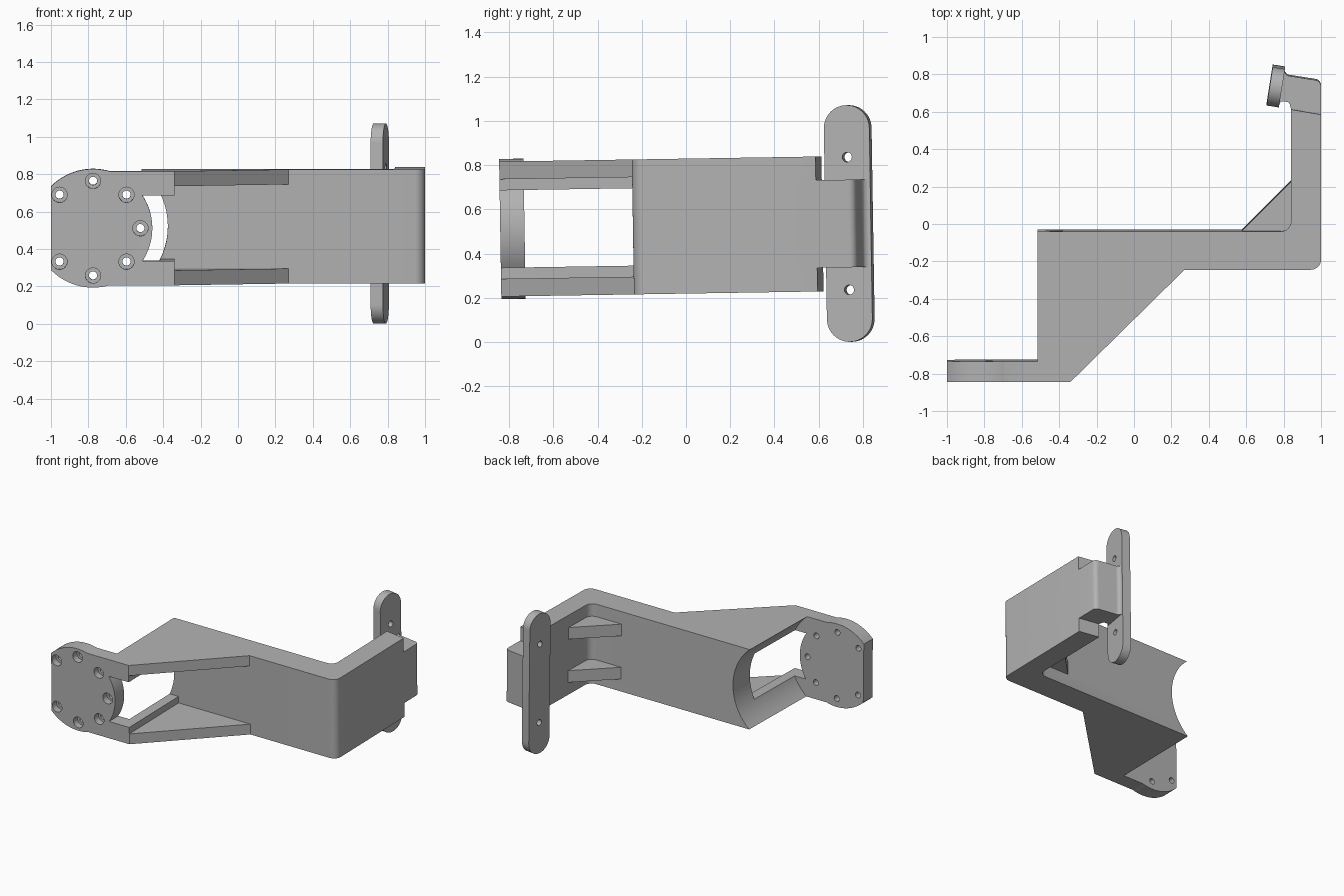
import bpy, bmesh, math
from mathutils import Vector, Matrix

cube = bpy.data.objects.get("Cube")
if cube:
    bpy.data.objects.remove(cube, do_unlink=True)

TILT, CENTRE_Z = 0.016, 0.524
HALF = 0.305                      # half height of the bracket
FLANGE = Vector((-0.775, 0.0))    # centre of the round mounting plate
FRONT, BACK = -0.84, -0.73        # plate thickness range

grey = bpy.data.materials.new("plain grey")
grey.use_nodes = True
colour = (0.45, 0.45, 0.45, 1)
grey.diffuse_color = colour
grey.node_tree.nodes["Principled BSDF"].inputs["Base Color"].default_value = colour


def prism(name, points, lo, hi, axis="Z"):
    """Extrude an outline along Z (outline in xy) or Y (outline in xz)."""
    place = (lambda p, h: (p[0], p[1], h)) if axis == "Z" else (lambda p, h: (p[0], h, p[1]))
    bm = bmesh.new()
    face = bm.faces.new([bm.verts.new(place(p, lo)) for p in points])
    new = bmesh.ops.extrude_face_region(bm, geom=[face])["geom"]
    shift = Vector(place((0, 0), hi - lo))
    bmesh.ops.translate(bm, vec=shift, verts=[v for v in new if isinstance(v, bmesh.types.BMVert)])
    bmesh.ops.recalc_face_normals(bm, faces=bm.faces)
    mesh = bpy.data.meshes.new(name)
    bm.to_mesh(mesh)
    bm.free()
    mesh.materials.append(grey)
    obj = bpy.data.objects.new(name, mesh)
    bpy.context.collection.objects.link(obj)
    return obj


def box(name, x0, x1, y0, y1, z0, z1):
    return prism(name, [(x0, y0), (x1, y0), (x1, y1), (x0, y1)], z0, z1)


def arc(centre, radius, start=0, end=360, steps=64):
    full = end - start == 360
    angles = [math.radians(start + (end - start) * i / steps) for i in range(steps + (not full))]
    return [(centre[0] + radius * math.cos(a), centre[1] + radius * math.sin(a)) for a in angles]


def rounded(corners, steps=8):
    """Outline whose corners (x, y, radius) are filleted."""
    out = []
    for i, (x, y, r) in enumerate(corners):
        p = Vector((x, y))
        if not r:
            out.append(p)
            continue
        a = (Vector(corners[i - 1][:2]) - p).normalized()
        b = (Vector(corners[(i + 1) % len(corners)][:2]) - p).normalized()
        half = a.angle(b) / 2
        centre = p + (a + b).normalized() * (r / math.sin(half))
        first, last = p + a * (r / math.tan(half)) - centre, p + b * (r / math.tan(half)) - centre
        turn = first.angle_signed(last)
        for s in range(steps + 1):
            out.append(centre + Matrix.Rotation(-turn * s / steps, 2) @ first)
    return out


def combine(target, tool, operation):
    bpy.context.view_layer.objects.active = target
    mod = target.modifiers.new("bool", "BOOLEAN")
    mod.operation, mod.object, mod.solver = operation, tool, "EXACT"
    bpy.ops.object.modifier_apply(modifier=mod.name)
    bpy.data.objects.remove(tool, do_unlink=True)


def mirrored(lo, hi):
    return ((lo, hi), (-hi, -lo))


# L-shaped main wall and side arm
bracket = prism("bracket", rounded([
    (-0.53, -0.24, 0), (1, -0.24, 0.055), (1, 0.59, 0), (0.84, 0.617, 0),
    (0.84, -0.035, 0.055), (-0.53, -0.035, 0)]), -HALF, HALF)

# Upper and lower ribs, their inner ledges, and corner gussets
for lo, hi in mirrored(0.225, HALF):
    combine(bracket, prism("rib", [(-0.53, -0.1), (-0.53, FRONT), (-0.34, FRONT),
                                   (0.27, -0.24), (0.27, -0.1)], lo, hi), "UNION")
for lo, hi in mirrored(0.175, 0.26):
    combine(bracket, box("ledge", -0.53, -0.34, FRONT, -0.1, lo, hi), "UNION")
for lo, hi in mirrored(0.12, 0.21):
    combine(bracket, prism("gusset", [(0.575, -0.035), (0.575, -0.06), (0.87, -0.06),
                                      (0.87, 0.23), (0.84, 0.23)], lo, hi), "UNION")

# Round clearance behind the plate
combine(bracket, prism("clearance", arc(FLANGE, 0.4), BACK, 0.1, "Y"), "DIFFERENCE")

# Round mounting plate with a flat side, joined by two short arms
combine(bracket, prism("plate", arc(FLANGE, 0.317, -135.2, 135.2), FRONT, BACK, "Y"), "UNION")
for lo, hi in mirrored(0.175, HALF):
    combine(bracket, box("plate_arm", -0.72, -0.34, FRONT, BACK, lo, hi), "UNION")

# Counterbored bolt holes
for i in range(-3, 4):
    a = math.radians(45 * i)
    spot = FLANGE + 0.253 * Vector((math.cos(a), math.sin(a)))
    combine(bracket, prism("bolt_hole", arc(spot, 0.022, steps=20), -0.9, -0.7, "Y"), "DIFFERENCE")
    combine(bracket, prism("counterbore", arc(spot, 0.041, steps=24), -0.9, -0.79, "Y"), "DIFFERENCE")

# Tab at the end of the side arm, with a relief curve
combine(bracket, prism("tab", rounded([
    (0.84, 0.56, 0), (1, 0.56, 0), (1, 0.768, 0.035), (0.81, 0.798, 0.03), (0.803, 0.828, 0),
    (0.775, 0.8, 0), (0.76, 0.645, 0), (0.776, 0.637, 0), (0.784, 0.66, 0.012),
    (0.83, 0.655, 0.02), (0.84, 0.617, 0)]), -0.198, 0.198), "UNION")

# Round-ended bar with two holes
R, L = 0.104, 0.535
bar = prism("end_bar", arc((0, L - R), R, 0, 180, 24) + arc((0, R - L), R, 180, 360.001, 24),
            -0.033, 0.033, "Y")
for z in (-0.3, 0.3):
    combine(bar, prism("bar_hole", arc((0, z), 0.022, steps=20), -0.1, 0.1, "Y"), "DIFFERENCE")
bar.data.transform(Matrix.Translation((0.758, 0.738, 0)) @ Matrix.Rotation(math.radians(81), 4, "Z"))

# Slight lean, placement and shading
for obj in (bracket, bar):
    obj.data.transform(Matrix.Translation((0, 0, CENTRE_Z)) @ Matrix.Rotation(TILT, 4, "X"))
    bpy.ops.object.select_all(action="DESELECT")
    obj.select_set(True)
    bpy.context.view_layer.objects.active = obj
    bpy.ops.object.shade_smooth_by_angle(angle=math.radians(30))
